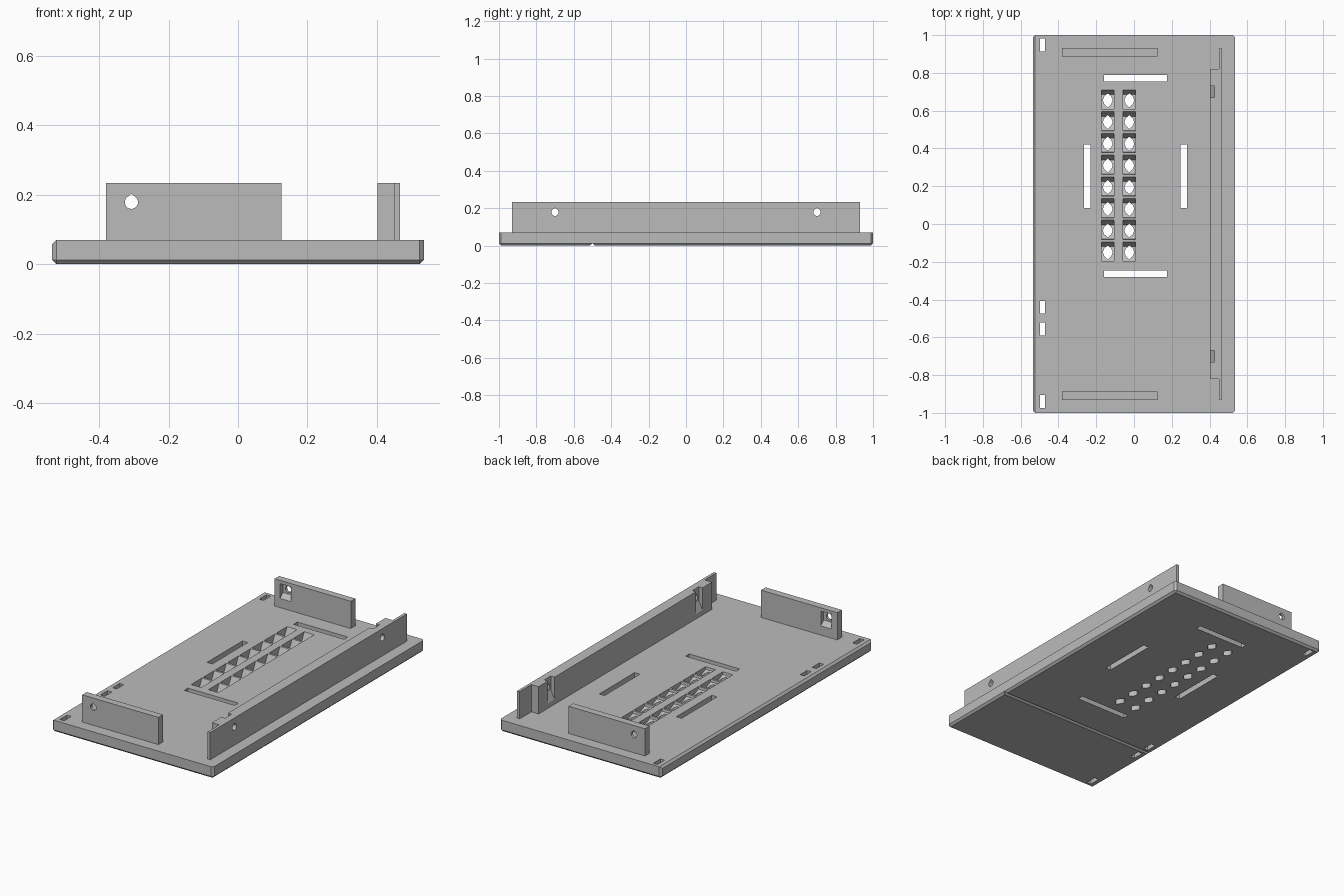
import bpy, bmesh, math
from mathutils import Vector

if "Cube" in bpy.data.objects:
    bpy.data.objects.remove(bpy.data.objects["Cube"], do_unlink=True)

GREY = (0.5, 0.5, 0.5, 1)
grey = bpy.data.materials.new("plain grey")
grey.use_nodes = True
grey.diffuse_color = GREY
grey.node_tree.nodes["Principled BSDF"].inputs["Base Color"].default_value = GREY


def prism(bm, pts, axis, lo, hi):
    """Extrude a 2D outline along an axis; outline uses the other two axes in order."""
    def place(p, d):
        c = list(p)
        c.insert("xyz".index(axis), d)
        return Vector(c)
    face = bm.faces.new([bm.verts.new(place(p, lo)) for p in pts])
    ext = bmesh.ops.extrude_face_region(bm, geom=[face])
    verts = [g for g in ext["geom"] if isinstance(g, bmesh.types.BMVert)]
    bmesh.ops.translate(bm, verts=verts, vec=place((0, 0), hi - lo))


def rect(x0, x1, y0, y1):
    return [(x0, y0), (x1, y0), (x1, y1), (x0, y1)]


def teardrop(u, v, r):
    arc = [math.radians(135 + 270 * i / 18) for i in range(19)]
    return [(u + r * math.cos(a), v + r * math.sin(a)) for a in arc] + [(u, v + r * 1.3)]


def make(name, bm):
    bmesh.ops.recalc_face_normals(bm, faces=bm.faces)
    mesh = bpy.data.meshes.new(name)
    bm.to_mesh(mesh)
    bm.free()
    mesh.materials.append(grey)
    obj = bpy.data.objects.new(name, mesh)
    bpy.context.collection.objects.link(obj)
    return obj


def solid(name, *prisms):
    bm = bmesh.new()
    for p in prisms:
        prism(bm, *p)
    return make(name, bm)


def cut(obj, *prisms):
    cutter = solid("cutter", *prisms)
    cutter.hide_render = True
    mod = obj.modifiers.new("cut", "BOOLEAN")
    mod.operation, mod.solver, mod.object = "DIFFERENCE", "EXACT", cutter
    bpy.context.view_layer.objects.active = obj
    bpy.ops.object.modifier_apply(modifier=mod.name)
    bpy.data.objects.remove(cutter, do_unlink=True)


W, TOP, H = 0.535, 0.07, 0.233

# Base plate with chamfered corners, underside and left-hand top edge
bm = bmesh.new()
prism(bm, rect(-W, W, -1, 1), "z", 0, TOP)


def chamfered(e):
    a, b = (v.co for v in e.verts)
    upright = abs(a.z - b.z) > 0.01
    under = max(a.z, b.z) < 0.01
    side = min(a.z, b.z) > 0.01 and max(a.x, b.x) < 0
    return upright or under or side


bmesh.ops.bevel(bm, geom=[e for e in bm.edges if chamfered(e)], offset=0.012,
                segments=1, affect="EDGES")
plate = make("base_plate", bm)

# Seam across the underside
cut(plate, ([(-0.512, -0.01), (-0.488, -0.01), (-0.488, 0.002), (-0.5, 0.012),
             (-0.512, 0.002)], "x", -0.6, 0.6))

# Long slots framing the cells and small tie holes along the edge
slots = [rect(-0.16, 0.175, y, y + 0.035) for y in (0.755, -0.28)]
slots += [rect(x, x + 0.035, 0.085, 0.42) for x in (-0.265, 0.245)]
slots += [rect(-0.498, -0.47, y, y + 0.068) for y in (0.913, -0.475, -0.59, -0.973)]
cut(plate, *[(s, "z", -0.1, 0.2) for s in slots])

# Two columns of tilted pockets, each with a pointed through hole
pockets, holes = [], []
for x in (-0.139, -0.025):
    for i in range(8):
        y = 0.655 - 0.115 * i
        pockets.append(([(y + 0.065, 0.09), (y + 0.03, 0.02), (y - 0.045, 0.055),
                         (y - 0.05, 0.09)], "x", x - 0.033, x + 0.033))
        holes.append(([(x, y + 0.037), (x - 0.019, y + 0.019), (x - 0.026, y),
                       (x - 0.019, y - 0.019), (x, y - 0.037), (x + 0.019, y - 0.019),
                       (x + 0.026, y), (x + 0.019, y + 0.019)], "z", -0.1, 0.2))
cut(plate, *pockets)
cut(plate, *holes)

# Short end walls with a screw hole and a sloped pocket on the inner face
for name, s in (("front_wall", -1), ("back_wall", 1)):
    lo, hi = sorted((s * 0.888, s * 0.931))
    wall = solid(name, (rect(-0.38, 0.125, lo, hi), "z", TOP - 0.005, H))
    pocket = [(s * 0.87, 0.12), (s * 0.888, 0.125), (s * 0.915, 0.15),
              (s * 0.915, 0.213), (s * 0.87, 0.213)]
    cut(wall, (pocket, "x", -0.343, -0.271))
    cut(wall, (teardrop(-0.307, 0.178, 0.019), "y", lo - 0.05, hi + 0.05))

# Long side rail, thinner at both ends
rail = solid("side_rail", ([(0.467, -0.93), (0.467, 0.93), (0.45, 0.93), (0.45, 0.82),
                            (0.402, 0.82), (0.402, -0.82), (0.45, -0.82), (0.45, -0.93)],
                           "z", TOP - 0.005, H))
slope = [(0.38, 0.1), (0.402, 0.1), (0.427, 0.15), (0.427, 0.3), (0.38, 0.3)]
cut(rail, *[(slope, "y", y - 0.031, y + 0.031) for y in (-0.7, 0.7)])
cut(rail, *[(teardrop(y, 0.178, 0.019), "x", 0.35, 0.5) for y in (-0.7, 0.7)])
